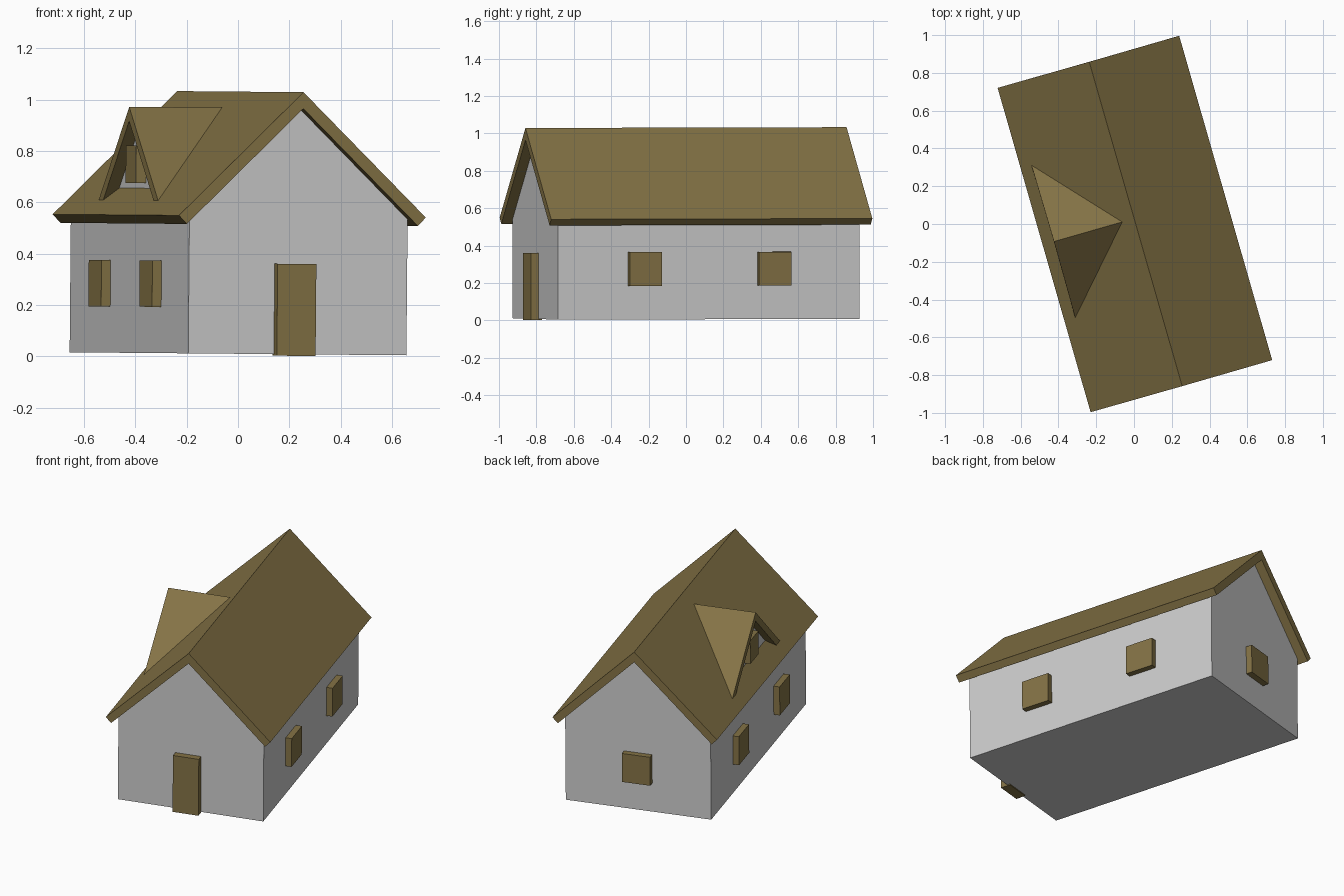
import bpy, bmesh, math
from mathutils import Matrix, Vector

if "Cube" in bpy.data.objects:
    bpy.data.objects.remove(bpy.data.objects["Cube"])

# The whole house is turned about z and leans very slightly
PLACE = Matrix.Rotation(math.radians(0.5), 4, 'Y') @ Matrix.Rotation(math.radians(16), 4, 'Z')

brown = bpy.data.materials.new("brown_wood")
brown.diffuse_color = (0.23, 0.17, 0.06, 1)
brown.use_nodes = True
brown.node_tree.nodes["Principled BSDF"].inputs["Base Color"].default_value = brown.diffuse_color


def prism(name, profile, start, end, axis='Y', shift=0.0, mat=None):
    """Extrude a (side, z) profile along a local axis."""
    bm = bmesh.new()

    def at(p, t):
        return (p[0], t, p[1]) if axis == 'Y' else (t, p[0] + shift, p[1])
    a = [bm.verts.new(at(p, start)) for p in profile]
    b = [bm.verts.new(at(p, end)) for p in profile]
    n = len(profile)
    bm.faces.new(a)
    bm.faces.new(b)
    for i in range(n):
        bm.faces.new((a[i], a[(i + 1) % n], b[(i + 1) % n], b[i]))
    bmesh.ops.recalc_face_normals(bm, faces=bm.faces)
    me = bpy.data.meshes.new(name)
    bm.to_mesh(me)
    bm.free()
    ob = bpy.data.objects.new(name, me)
    bpy.context.collection.objects.link(ob)
    ob.matrix_world = PLACE
    if mat:
        me.materials.append(mat)
    return ob


def box(name, lo, hi, mat=brown):
    prof = [(lo[0], lo[2]), (hi[0], lo[2]), (hi[0], hi[2]), (lo[0], hi[2])]
    return prism(name, prof, lo[1], hi[1], mat=mat)


def chevron(half, top, eave, thick):
    """Gabled slab section with eaves cut square to the slope."""
    d = Vector((half, top - eave)).normalized()
    drop = thick / d.x
    ix, iz = half - thick * -d.y * -1, eave - thick * d.x
    return [(0, top), (half, eave), (ix, iz), (0, top - drop), (-ix, iz), (-half, eave)]


# Walls
W, L = 0.442, 0.838
prism("house_walls", [(-W, 0.01), (W, 0.01), (W, 0.54), (0, 0.968), (-W, 0.54)], -L, L)

# Main roof
prism("main_roof", chevron(0.5, 1.031, 0.547, 0.046), -0.893, 0.893, mat=brown)

# Dormer roof and gable wall on the left slope
prism("dormer_roof", chevron(0.42, 0.968, 0.604, 0.042), -0.441, -0.064, 'X', 0.03, brown)
prism("dormer_wall", [(-0.36, 0.603), (0.36, 0.603), (0, 0.915)], -0.392, -0.12, 'X', 0.03)
box("dormer_window", (-0.432, -0.043, 0.672), (-0.37, 0.103, 0.818))

# Side windows
for side, label in ((-1, "left"), (1, "right")):
    for i, y in enumerate((-0.36, 0.36)):
        x0, x1 = sorted((side * (W - 0.02), side * (W + 0.037)))
        box(f"{label}_window_{i + 1}", (x0, y - 0.09, 0.19), (x1, y + 0.09, 0.37))

# Front door and back window
box("front_door", (-0.095, -L - 0.042, 0.004), (0.062, -L + 0.02, 0.362))
box("back_window", (-0.085, L - 0.02, 0.19), (0.085, L + 0.038, 0.37))
